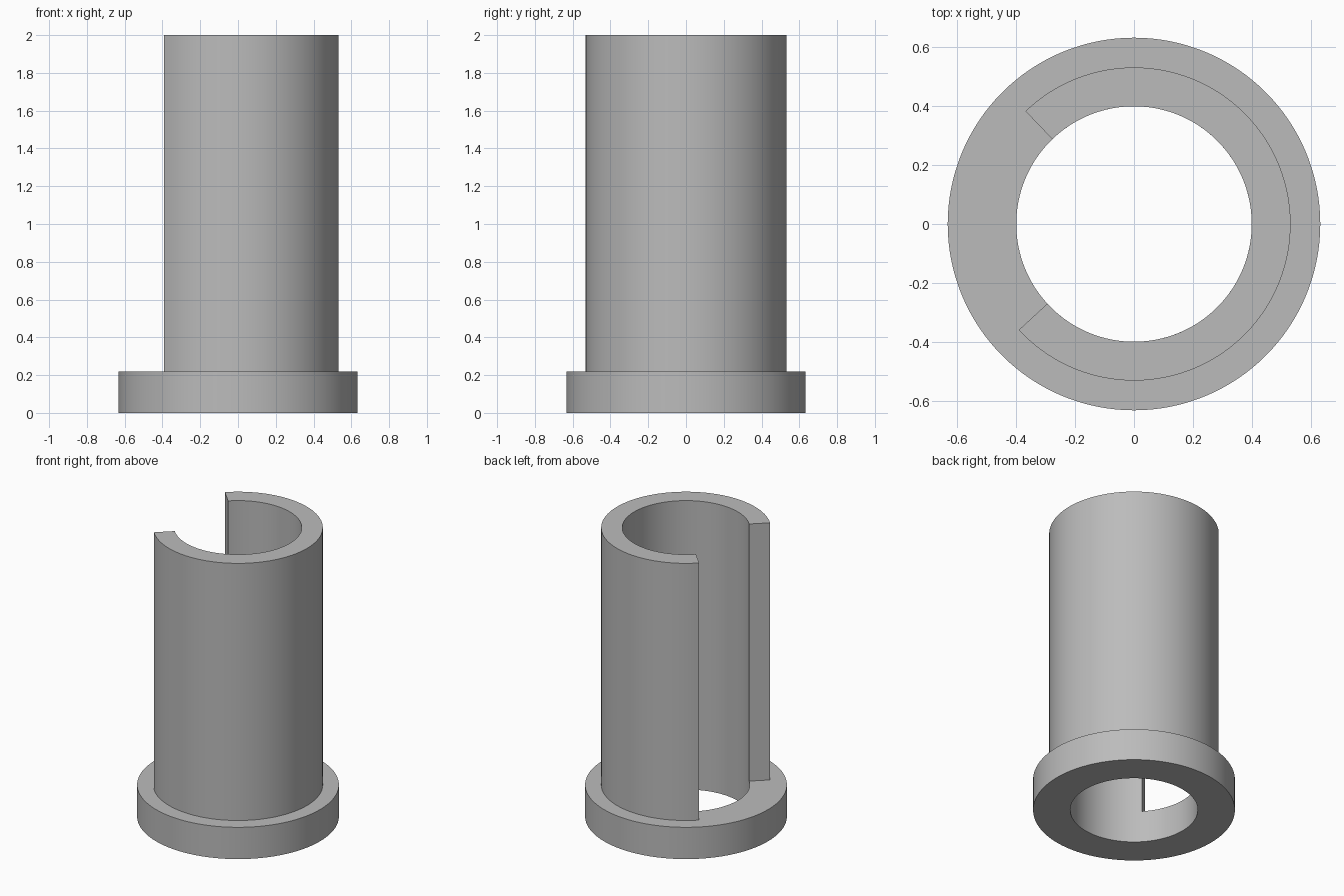
import bpy
import bmesh
from math import radians, cos, sin

cube = bpy.data.objects.get("Cube")
if cube:
    bpy.data.objects.remove(cube, do_unlink=True)

BORE = 0.40
FLANGE_TOP = 0.22

grey = bpy.data.materials.new("plain grey")
grey.use_nodes = True
colour = (0.5, 0.5, 0.5, 1)
grey.diffuse_color = colour
grey.node_tree.nodes["Principled BSDF"].inputs["Base Color"].default_value = colour


def ring(name, inner, outer, bottom, top, start=0, sweep=360, steps=128):
    """Sweep a rectangular section about z, capping the ends if it is open."""
    closed = sweep == 360
    section = [(inner, bottom), (outer, bottom), (outer, top), (inner, top)]
    bm = bmesh.new()
    loops = []
    for i in range(steps if closed else steps + 1):
        a = radians(start + sweep * i / steps)
        loops.append([bm.verts.new((r * cos(a), r * sin(a), z)) for r, z in section])
    for i in range(steps):
        a, b = loops[i], loops[(i + 1) % len(loops)]
        for j in range(4):
            k = (j + 1) % 4
            bm.faces.new((a[j], b[j], b[k], a[k]))
    if not closed:
        bm.faces.new(loops[0])
        bm.faces.new(loops[-1])
    bmesh.ops.recalc_face_normals(bm, faces=bm.faces)
    mesh = bpy.data.meshes.new(name)
    bm.to_mesh(mesh)
    bm.free()
    mesh.materials.append(grey)
    obj = bpy.data.objects.new(name, mesh)
    bpy.context.collection.objects.link(obj)
    bpy.ops.object.select_all(action="DESELECT")
    obj.select_set(True)
    bpy.context.view_layer.objects.active = obj
    bpy.ops.object.shade_smooth_by_angle(angle=radians(30))
    return obj


# Base flange, a full ring
ring("flange", BORE, 0.633, 0, FLANGE_TOP)

# Sleeve standing on the flange, slotted along its right (-x) side
SLOT_START, SLOT_END = 133.9, 222.6
ring("slotted_sleeve", BORE, 0.532, FLANGE_TOP, 2.0,
     start=SLOT_END, sweep=360 - (SLOT_END - SLOT_START), steps=96)
